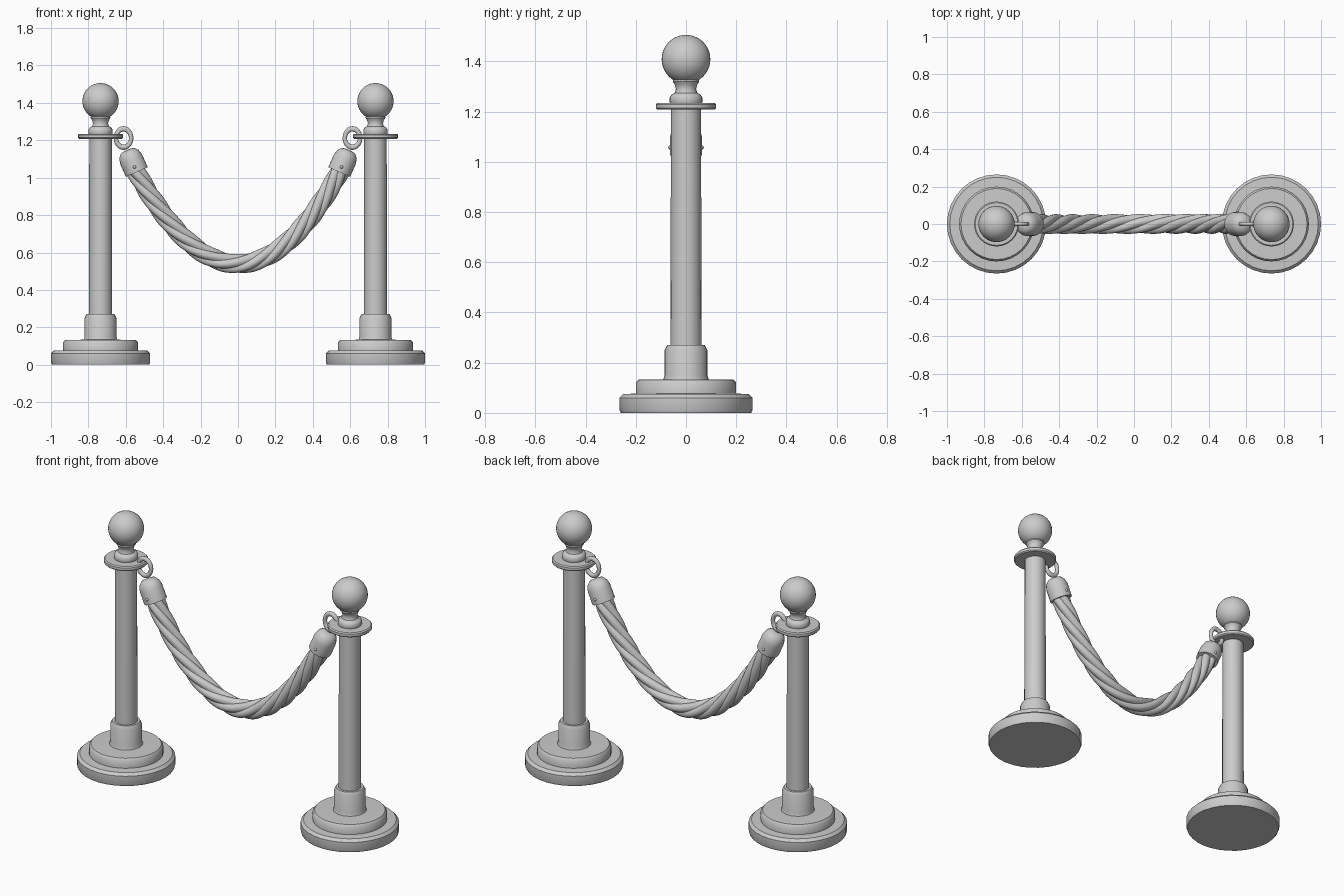
import bpy, bmesh, math
from mathutils import Vector, Matrix

cube = bpy.data.objects.get("Cube")
if cube:
    bpy.data.objects.remove(cube, do_unlink=True)

grey = bpy.data.materials.new("plain_grey")
grey.use_nodes = True
grey.diffuse_color = (0.6, 0.6, 0.6, 1)
grey.node_tree.nodes["Principled BSDF"].inputs["Base Color"].default_value = (0.6, 0.6, 0.6, 1)

POST_X = 0.735


def finish(name, bm, matrix=Matrix(), angle=40):
    bmesh.ops.recalc_face_normals(bm, faces=bm.faces)
    mesh = bpy.data.meshes.new(name)
    bm.to_mesh(mesh)
    bm.free()
    mesh.materials.append(grey)
    obj = bpy.data.objects.new(name, mesh)
    bpy.context.collection.objects.link(obj)
    obj.matrix_world = matrix
    bpy.ops.object.select_all(action='DESELECT')
    obj.select_set(True)
    bpy.context.view_layer.objects.active = obj
    bpy.ops.object.shade_smooth_by_angle(angle=math.radians(angle))
    return obj


def skin(bm, loops, closed=False):
    """Join equal rings of points with quads, capping open ends."""
    rings = [[bm.verts.new(p) for p in loop] for loop in loops]
    n = len(rings[0])
    pairs = list(zip(rings, rings[1:])) + ([(rings[-1], rings[0])] if closed else [])
    for a, b in pairs:
        for i in range(n):
            j = (i + 1) % n
            bm.faces.new((a[i], a[j], b[j], b[i]))
    if not closed:
        bm.faces.new(rings[0])
        bm.faces.new(rings[-1])


def lathe(name, profile, matrix, sides):
    bm = bmesh.new()
    turn = [math.tau * i / sides for i in range(sides)]
    skin(bm, [[(r * math.cos(t), r * math.sin(t), z) for t in turn] for r, z in profile])
    return finish(name, bm, matrix)


def sphere(name, radius, centre, u, v):
    bm = bmesh.new()
    bmesh.ops.create_uvsphere(bm, u_segments=u, v_segments=v, radius=radius)
    return finish(name, bm, Matrix.Translation(centre), 60)


def torus(name, major, minor, matrix):
    bm = bmesh.new()
    loops = []
    for i in range(24):
        a = math.tau * i / 24
        out = Vector((math.cos(a), 0, math.sin(a)))
        loops.append([out * (major + minor * math.cos(b)) + Vector((0, minor * math.sin(b), 0))
                      for b in (math.tau * k / 10 for k in range(10))])
    skin(bm, loops, closed=True)
    return finish(name, bm, matrix, 60)


# Turned profiles as (radius, height)
BASE = [(0.26, 0), (0.265, 0.012), (0.265, 0.06), (0.25, 0.075), (0.2, 0.077),
        (0.2, 0.12), (0.19, 0.132), (0.09, 0.134), (0.085, 0.15), (0.085, 0.25), (0.075, 0.27)]
POLE = [(0.062, 0.265), (0.06, 1.215)]
DISC = [(0.114, 1.208), (0.12, 1.214), (0.12, 1.229), (0.114, 1.235)]
NECK = [(0.062, 1.23), (0.065, 1.238), (0.065, 1.256), (0.058, 1.268), (0.045, 1.275),
        (0.04, 1.29), (0.045, 1.308), (0.053, 1.32), (0.05, 1.335)]
FERRULE = [(0.05, -0.005), (0.064, -0.005), (0.064, 0.07), (0.056, 0.1), (0.038, 0.12), (0.015, 0.124)]

for side, s in (("right", -1), ("left", 1)):
    place = Matrix.Translation((s * POST_X, 0, 0))
    lathe(side + "_base", BASE, place, 32)
    lathe(side + "_pole", POLE, place, 16)
    lathe(side + "_disc", DISC, place, 32)
    lathe(side + "_neck", NECK, place, 24)
    sphere(side + "_ball", 0.097, (s * POST_X, 0, 1.409), 32, 20)
    # Rope end cap with its rivets and hanging ring
    cap = Matrix.Translation((s * 0.543, 0, 1.035)) @ Matrix.Rotation(s * math.radians(24), 4, 'Y')
    lathe(side + "_rope_cap", FERRULE, cap, 24)
    torus(side + "_ring", 0.041, 0.012,
          Matrix.Translation((s * 0.612, 0, 1.212)) @ Matrix.Diagonal((1, 1, 1.2, 1)))
    for y in (-0.062, 0.062):
        sphere(side + "_rivet", 0.009, cap @ Vector((0, y, 0.025)), 10, 6)

# Twisted rope hanging in a parabola
STRANDS, SIDES, STEPS = 5, 40, 140
bm = bmesh.new()
loops = []
for i in range(STEPS + 1):
    x = -0.553 + 1.106 * i / STEPS
    centre = Vector((x, 0, 0.54 + 1.66 * x * x))
    normal = Vector((-3.32 * x, 0, 1)).normalized()
    length = 0.5 * x * math.hypot(1, 3.32 * x) + math.asinh(3.32 * x) / 6.64
    twist = length * 9
    loop = []
    for k in range(SIDES):
        a = math.tau * k / SIDES
        r = 0.042 + 0.011 * abs(math.cos(STRANDS * a / 2))
        loop.append(centre + normal * r * math.cos(a + twist)
                    + Vector((0, r * math.sin(a + twist), 0)))
    loops.append(loop)
skin(bm, loops)
finish("rope", bm, angle=50)
